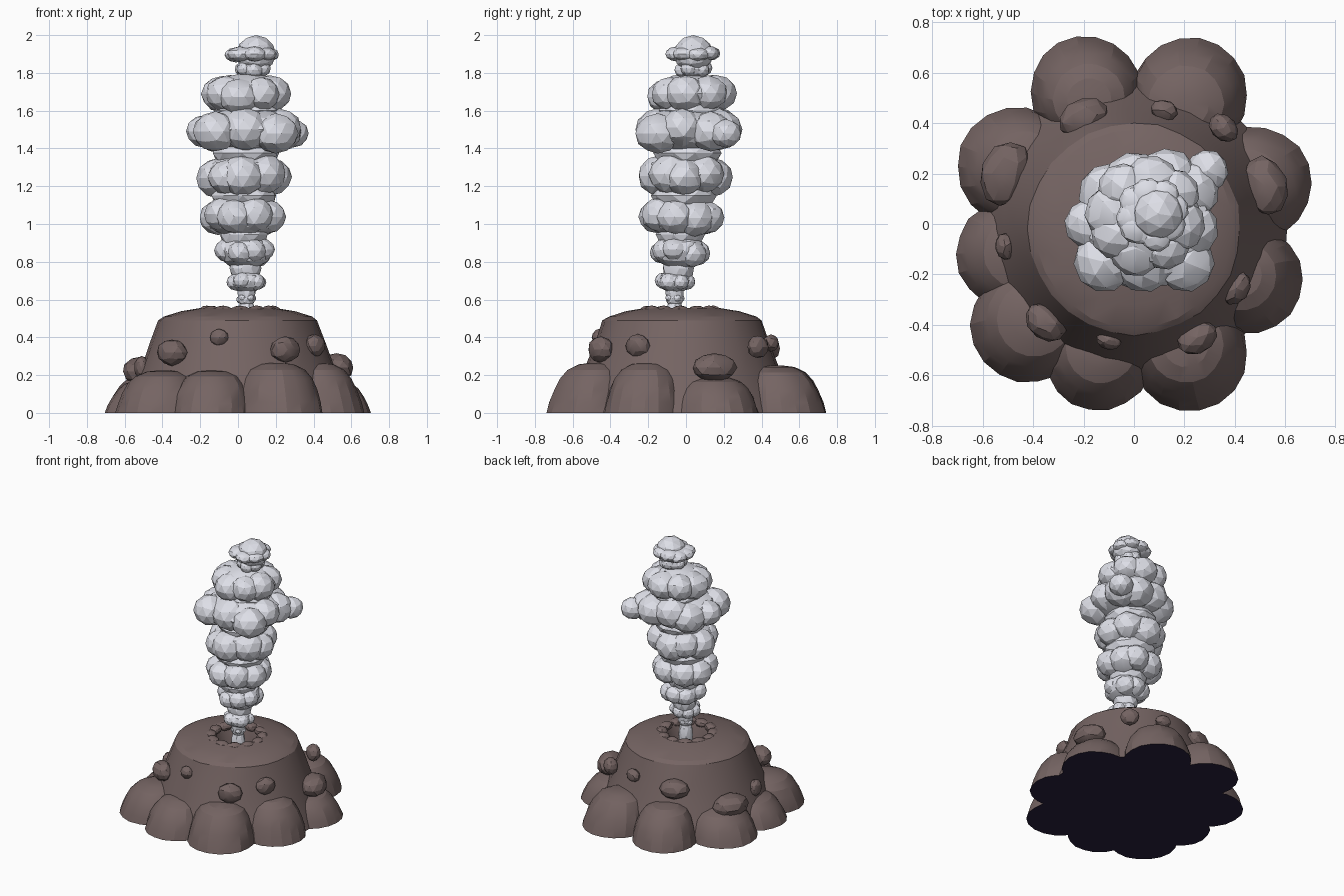
import bpy, bmesh, math, random
from mathutils import Vector, Matrix

random.seed(4)


def material(name, rgb):
    m = bpy.data.materials.new(name)
    m.diffuse_color = (*rgb, 1)
    return m


ROCK = material("brown rock", (0.178, 0.128, 0.124))
UNDER = material("dark underside", (0.022, 0.014, 0.048))
SMOKE = material("pale smoke", (0.78, 0.79, 0.86))


def finish(bm, name, mats, smooth=None):
    bmesh.ops.recalc_face_normals(bm, faces=bm.faces)
    me = bpy.data.meshes.new(name)
    bm.to_mesh(me)
    bm.free()
    ob = bpy.data.objects.new(name, me)
    bpy.context.collection.objects.link(ob)
    for m in mats:
        me.materials.append(m)
    if len(mats) > 1:  # the flat base gets the dark colour
        for p in me.polygons:
            if p.center.z < 0.004:
                p.material_index = 1
    if smooth:
        bpy.ops.object.select_all(action='DESELECT')
        ob.select_set(True)
        bpy.context.view_layer.objects.active = ob
        bpy.ops.object.shade_smooth_by_angle(angle=math.radians(smooth))
    return ob


def lathe(bm, profile, n, cx, cy, jitter=0.0):
    """Revolve (radius, z) points; both ends are closed with a cap."""
    rings = []
    for r, z in profile:
        ring = []
        for i in range(n):
            a = 2 * math.pi * i / n
            k = r * (1 + random.uniform(-jitter, jitter))
            ring.append(bm.verts.new((cx + k * math.cos(a), cy + k * math.sin(a), z)))
        rings.append(ring)
    for lo, hi in zip(rings, rings[1:]):
        for i in range(n):
            j = (i + 1) % n
            bm.faces.new((lo[i], lo[j], hi[j], hi[i]))
    bm.faces.new(rings[0][::-1])
    bm.faces.new(rings[-1])


def blob(bm, pos, size, turn=0.0, jitter=0.04, detail=2):
    """Faceted, slightly uneven ellipsoid."""
    mat = (Matrix.Translation(pos) @ Matrix.Rotation(turn, 4, 'Z')
           @ Matrix.Diagonal((*size, 1)) @ Matrix.Rotation(random.uniform(0, 6), 4, 'Z'))
    new = bmesh.ops.create_icosphere(bm, subdivisions=detail, radius=1, matrix=mat)
    for v in new['verts']:
        v.co += (v.co - Vector(pos)) * random.uniform(-jitter, jitter)


# Central cone with crater
bm = bmesh.new()
lathe(bm, [(0.61, 0), (0.57, 0.10), (0.52, 0.22), (0.465, 0.37), (0.42, 0.49),
           (0.39, 0.51), (0.30, 0.538), (0.20, 0.555), (0.17, 0.55),
           (0.15, 0.50), (0.13, 0.40)], 28, 0.0, -0.02, 0.01)
finish(bm, "volcano_cone", [ROCK, UNDER], 18)

# Rounded lobes around the foot: x, y, radius, height
LOBES = [(-0.19, 0.525, 0.22, 0.25), (0.22, 0.51, 0.23, 0.25), (0.48, 0.16, 0.225, 0.19),
         (0.455, -0.22, 0.215, 0.265), (0.22, -0.51, 0.23, 0.265), (-0.14, -0.525, 0.215, 0.225),
         (-0.42, -0.40, 0.23, 0.225), (-0.49, -0.12, 0.215, 0.18), (-0.465, 0.23, 0.235, 0.21)]
DOME = [(1, 0), (0.965, 0.22), (0.90, 0.45), (0.80, 0.68), (0.65, 0.86), (0.40, 0.97), (0.14, 1)]
for x, y, r, h in LOBES:
    bm = bmesh.new()
    out = Vector((x, y)).normalized() * -0.04
    lathe(bm, [(r * p, h * z) for p, z in DOME], 18, x, y, 0.015)
    for v in bm.verts:  # domes lean in towards the cone
        v.co.x += out.x * v.co.z / h
        v.co.y += out.y * v.co.z / h
    finish(bm, "base_lobe", [ROCK, UNDER], 18)

# Boulders stuck to the slope: x, y, z, tangential radius, height radius
BOULDERS = [(-0.20, 0.42, 0.34, 0.10, 0.07), (0.12, 0.45, 0.37, 0.055, 0.045),
            (0.355, 0.38, 0.35, 0.065, 0.06), (0.52, 0.15, 0.24, 0.12, 0.075),
            (0.405, -0.255, 0.355, 0.07, 0.06), (0.25, -0.45, 0.335, 0.085, 0.07),
            (-0.10, -0.46, 0.40, 0.05, 0.045), (-0.35, -0.39, 0.32, 0.09, 0.07),
            (-0.51, -0.09, 0.24, 0.055, 0.06), (-0.51, 0.20, 0.22, 0.13, 0.08)]
bm = bmesh.new()
for x, y, z, t, h in BOULDERS:
    blob(bm, (x, y, z), (t * 0.75, t, h), math.atan2(y, x))
finish(bm, "slope_boulders", [ROCK], 18)

# Low uneven stones round the crater rim
bm = bmesh.new()
for i in range(12):
    a = 2 * math.pi * i / 12
    s = random.uniform(0.045, 0.06)
    blob(bm, (0.01 + 0.175 * math.cos(a), -0.03 + 0.175 * math.sin(a), 0.538),
         (0.04, s, 0.03), a, 0.04, 2)
finish(bm, "crater_rim", [ROCK], 18)

# Smoke tiers: x, y, z, overall radius, half height, number of puffs
TIERS = [(0.045, -0.06, 0.605, 0.055, 0.045, 5), (0.045, -0.06, 0.695, 0.11, 0.06, 6),
         (0.04, -0.03, 0.855, 0.165, 0.10, 7), (0.025, -0.025, 1.04, 0.235, 0.12, 8),
         (0.035, 0.0, 1.26, 0.255, 0.125, 8), (0.05, 0.035, 1.69, 0.245, 0.11, 8),
         (0.08, 0.04, 1.82, 0.10, 0.05, 6), (0.07, 0.04, 1.90, 0.15, 0.045, 8)]
bm = bmesh.new()
blob(bm, (0.045, -0.06, 0.50), (0.05, 0.05, 0.12), 0, 0.02)
for x, y, z, r, h, n in TIERS:
    blob(bm, (x, y, z), (r * 0.86, r * 0.86, h), 0, 0.02)
    for i in range(n):
        a = 2 * math.pi * (i + random.uniform(-0.2, 0.2)) / n + z * 5
        s = r * random.uniform(0.40, 0.48)
        d = r - s + random.uniform(-0.05, 0.02) * r
        blob(bm, (x + d * math.cos(a), y + d * math.sin(a), z + random.uniform(-0.15, 0.15) * h),
             (s, s, min(s * 0.9, h * 0.88)), a, 0.02)

# Necks between tiers
for x, y, z, r in [(0.045, -0.06, 0.645, 0.05), (0.04, -0.04, 0.765, 0.085),
                   (0.03, -0.03, 0.945, 0.13), (0.03, -0.01, 1.15, 0.175),
                   (0.04, 0.01, 1.375, 0.18), (0.05, 0.03, 1.60, 0.18)]:
    blob(bm, (x, y, z), (r, r, 0.09), 0, 0.02)

# Widest tier with its separate outer puffs: x, y, z, radius
blob(bm, (0.05, 0.0, 1.50), (0.27, 0.25, 0.13), 0, 0.02)
for x, y, z, r in [(0.29, 0.21, 1.48, 0.085), (0.22, 0.13, 1.49, 0.12), (-0.175, 0.0, 1.49, 0.10),
                   (-0.12, -0.15, 1.49, 0.12), (0.04, -0.14, 1.50, 0.13), (0.20, -0.15, 1.48, 0.12),
                   (0.22, -0.02, 1.51, 0.115), (0.13, 0.175, 1.50, 0.125), (0.0, 0.16, 1.51, 0.125),
                   (-0.10, 0.12, 1.48, 0.12)]:
    blob(bm, (x, y, z), (r, r, r * 0.88), 0, 0.02)

# Top cap of the plume
blob(bm, (0.095, 0.04, 1.90), (0.105, 0.105, 0.10), 0, 0.0)
finish(bm, "smoke_plume", [SMOKE], 17)
